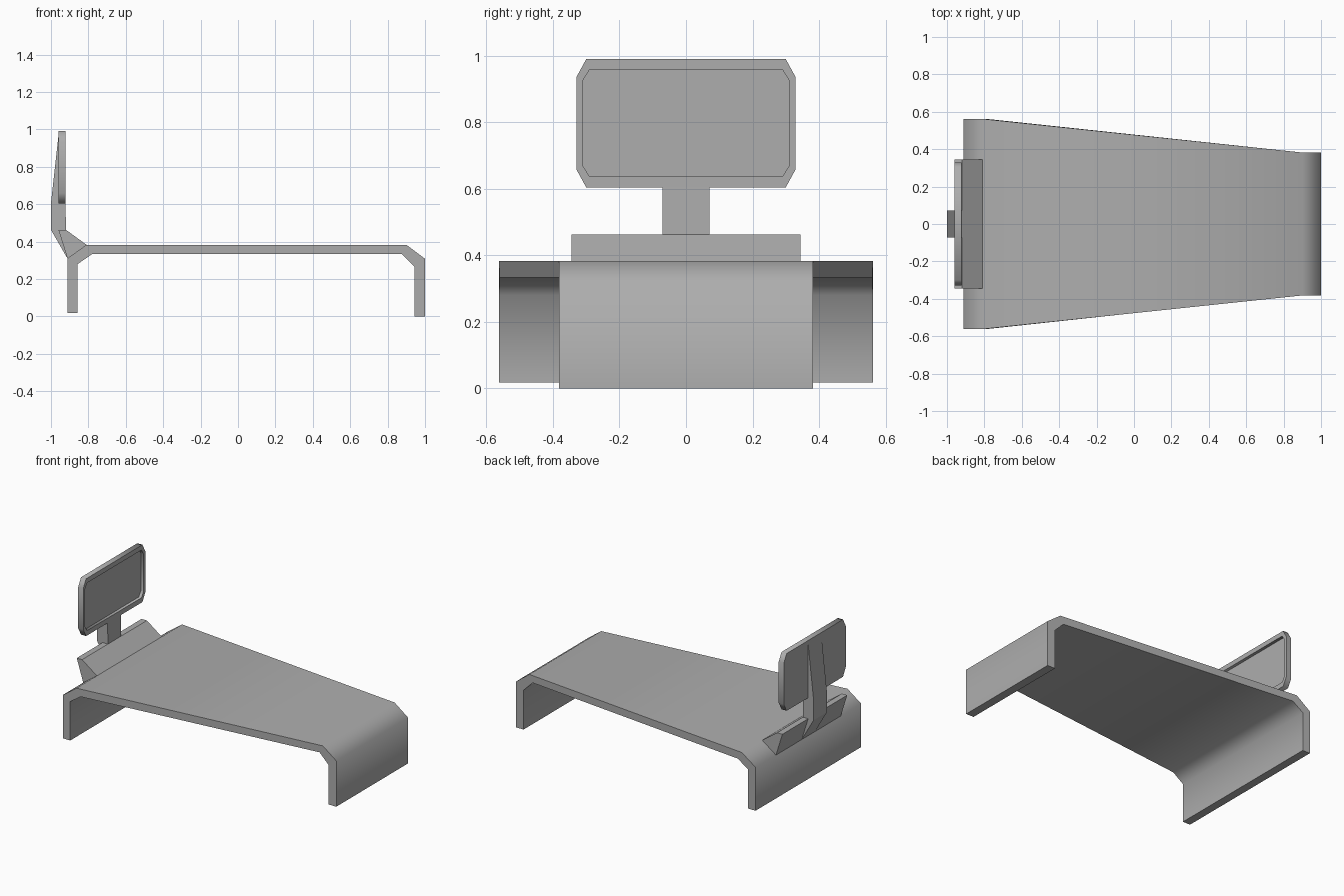
import bpy, bmesh, math

if "Cube" in bpy.data.objects:
    bpy.data.objects.remove(bpy.data.objects["Cube"])

# Mid grey shared by all parts
grey = bpy.data.materials.new("mid_grey")
grey.diffuse_color = (0.42, 0.42, 0.42, 1)
grey.use_nodes = True
grey.node_tree.nodes["Principled BSDF"].inputs["Base Color"].default_value = grey.diffuse_color


def finish(name, bm):
    bmesh.ops.recalc_face_normals(bm, faces=bm.faces)
    mesh = bpy.data.meshes.new(name)
    bm.to_mesh(mesh)
    bm.free()
    mesh.materials.append(grey)
    obj = bpy.data.objects.new(name, mesh)
    bpy.context.collection.objects.link(obj)
    return obj


def loft(name, loops):
    """Closed solid through a series of matching loops of 3D points."""
    bm = bmesh.new()
    rings = [[bm.verts.new(p) for p in loop] for loop in loops]
    bm.faces.new(rings[0])
    bm.faces.new(rings[-1])
    for r, s in zip(rings, rings[1:]):
        for i in range(len(r)):
            j = (i + 1) % len(r)
            bm.faces.new((r[i], r[j], s[j], s[i]))
    return finish(name, bm)


def smooth(obj, degrees):
    bpy.ops.object.select_all(action='DESELECT')
    obj.select_set(True)
    bpy.context.view_layer.objects.active = obj
    bpy.ops.object.shade_smooth_by_angle(angle=math.radians(degrees))


def extrude_y(name, profile, half_width):
    """Extrude an XZ profile symmetrically; half_width is a function of x."""
    return loft(name, [[(x, side * half_width(x), z) for x, z in profile]
                       for side in (-1, 1)])


# Bench: bent slab with two legs, tapering from the wide end to the narrow end
def bench_width(x):
    t = min(max((x + 0.79) / 1.66, 0), 1)
    return 0.562 - 0.18 * t


bench = extrude_y("bench_top_and_legs", [
    (-0.912, 0.018), (-0.912, 0.31), (-0.81, 0.383), (0.90, 0.383), (1.0, 0.308), (1.0, 0),
    (0.943, 0), (0.943, 0.265), (0.875, 0.333), (-0.78, 0.333), (-0.857, 0.28), (-0.857, 0.018)],
    bench_width)
smooth(bench, 60)

# Wedge-shaped block holding the stem at the wide end
extrude_y("mount_wedge", [(-0.912, 0.31), (-0.81, 0.383), (-0.92, 0.463), (-0.96, 0.463)],
          lambda x: 0.345)

# Stem rising from the wedge and tapering up the back of the screen
extrude_y("screen_stem", [
    (-0.912, 0.31), (-0.92, 0.463), (-0.922, 0.606), (-0.958, 0.606), (-0.958, 0.985),
    (-1.0, 0.605), (-1.0, 0.463)], lambda x: 0.071)


# Screen: chamfered panel with a recessed display facing +x
def octagon(x, half, low, high, cy, cz):
    side = [(half - cy, low), (half, low + cz), (half, high - cz), (half - cy, high)]
    return [(x, y, z) for y, z in side] + [(x, -y, z) for y, z in reversed(side)]


outer = (0.33, 0.604, 0.99, 0.03, 0.055)
inner = (0.312, 0.637, 0.958, 0.022, 0.035)
screen = loft("screen_panel", [octagon(-0.96, *outer), octagon(-0.922, *outer),
                               octagon(-0.922, *inner), octagon(-0.942, *inner)])
smooth(screen, 65)
